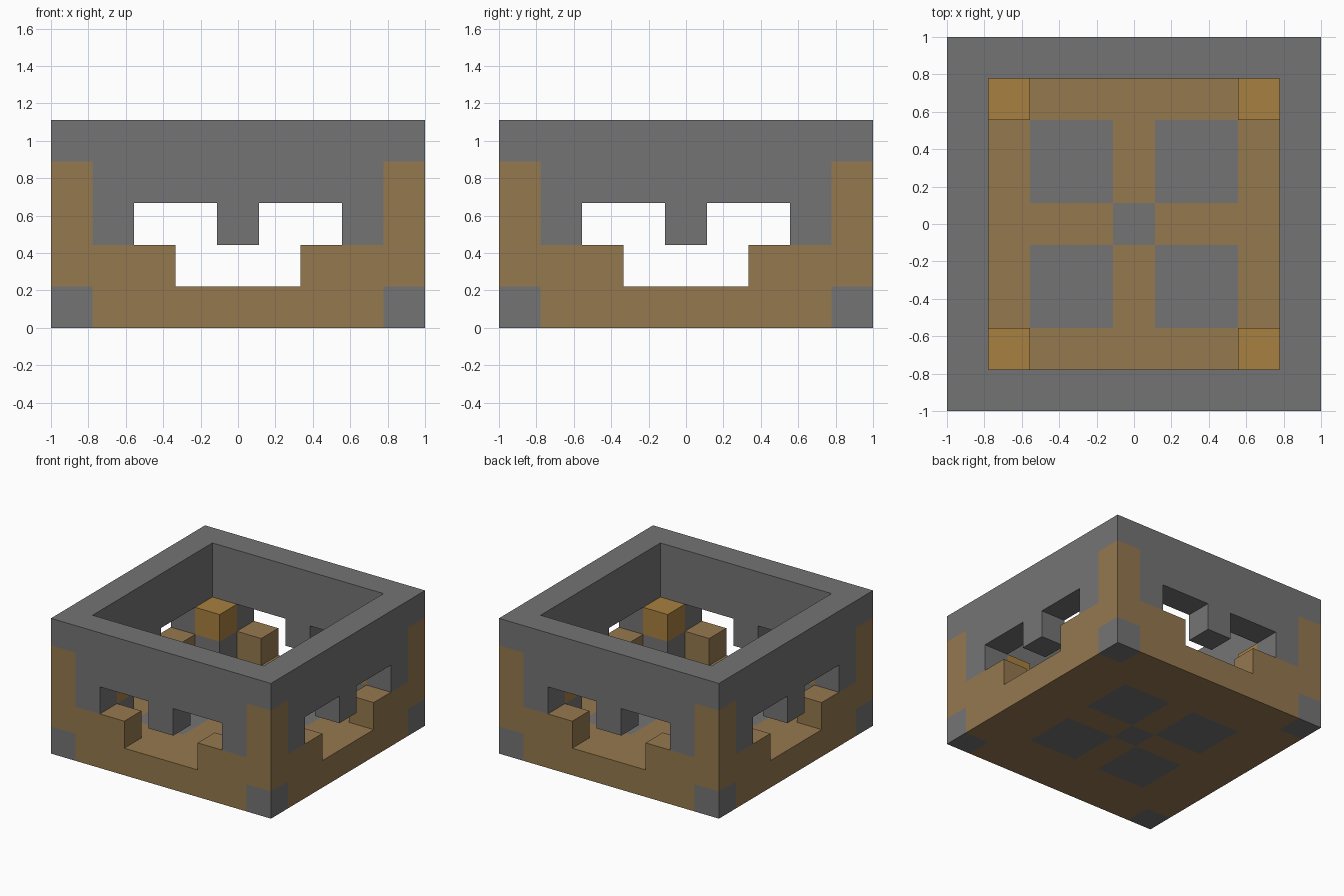
import bpy, bmesh
from mathutils import Vector

cube = bpy.data.objects.get("Cube")
if cube:
    bpy.data.objects.remove(cube, do_unlink=True)

U = 2 / 9  # one block


def material(name, rgb):
    m = bpy.data.materials.new(name)
    m.use_nodes = True
    m.diffuse_color = (*rgb, 1)
    bsdf = m.node_tree.nodes["Principled BSDF"]
    bsdf.inputs["Base Color"].default_value = (*rgb, 1)
    bsdf.inputs["Roughness"].default_value = 0.9
    return m


STONE = material("grey stone", (0.175, 0.175, 0.175))
WOOD = material("tan wood", (0.30, 0.19, 0.078))
BRASS = material("orange wood", (0.39, 0.215, 0.05))


def blocks(xs, ys, zs):
    """Blocks in inclusive ranges, repeated on all four sides."""
    out = set()
    for x in range(xs[0], xs[1] + 1):
        for y in range(ys[0], ys[1] + 1):
            for z in range(zs[0], zs[1] + 1):
                out |= {(x, y, z), (-y, x, z), (-x, -y, z), (y, -x, z)}
    return out


WALL, INNER = (-4, -4), (-3, -3)
GROUND, LOW, MID, HIGH, TOP = [(z, z) for z in range(5)]

# Floor
floor_panels = blocks((-2, -1), (-2, -1), GROUND) | blocks((0, 0), (0, 0), GROUND)
corner_feet = blocks(WALL, WALL, GROUND)
floor_frame = blocks((-4, 4), (-4, 4), GROUND) - floor_panels - corner_feet

# Walls
corner_posts = blocks(WALL, WALL, (1, 3))
low_walls = blocks((-3, -2), WALL, LOW) | blocks((2, 3), WALL, LOW)
wall_teeth = set()
for x in (-3, 0, 3):
    wall_teeth |= blocks((x, x), WALL, MID)
upper_walls = blocks((-3, 3), WALL, HIGH)
top_rim = blocks((-4, 4), WALL, TOP)

# Inner corner pillars with caps
pillars = blocks(INNER, INNER, LOW)
pillar_caps = blocks(INNER, INNER, MID)

PARTS = [
    ("floor_panels", floor_panels, STONE),
    ("corner_feet", corner_feet, STONE),
    ("floor_frame", floor_frame, WOOD),
    ("corner_posts", corner_posts, WOOD),
    ("low_walls", low_walls, WOOD),
    ("wall_teeth", wall_teeth, STONE),
    ("upper_walls", upper_walls, STONE),
    ("top_rim", top_rim, STONE),
    ("inner_pillars", pillars, STONE),
    ("pillar_caps", pillar_caps, BRASS),
]
solid = set().union(*(cells for _, cells, _ in PARTS))


def build(name, cells, mat):
    """Skin a group of blocks, leaving out faces buried against others."""
    bm = bmesh.new()
    for cell in sorted(cells):
        centre = Vector(cell) + Vector((0, 0, 0.5))
        for axis in range(3):
            for sign in (-1, 1):
                n = Vector((0, 0, 0))
                n[axis] = sign
                if tuple(int(c) for c in Vector(cell) + n) in solid:
                    continue
                a = Vector((0, 0, 0))
                a[(axis + 1) % 3] = 1
                b = n.cross(a)
                bm.faces.new([bm.verts.new((centre + (n + i * a + j * b) / 2) * U)
                              for i, j in ((-1, -1), (1, -1), (1, 1), (-1, 1))])
    bmesh.ops.remove_doubles(bm, verts=bm.verts, dist=0.001)
    mesh = bpy.data.meshes.new(name)
    bm.to_mesh(mesh)
    bm.free()
    mesh.materials.append(mat)
    bpy.context.collection.objects.link(bpy.data.objects.new(name, mesh))


for part in PARTS:
    build(*part)
